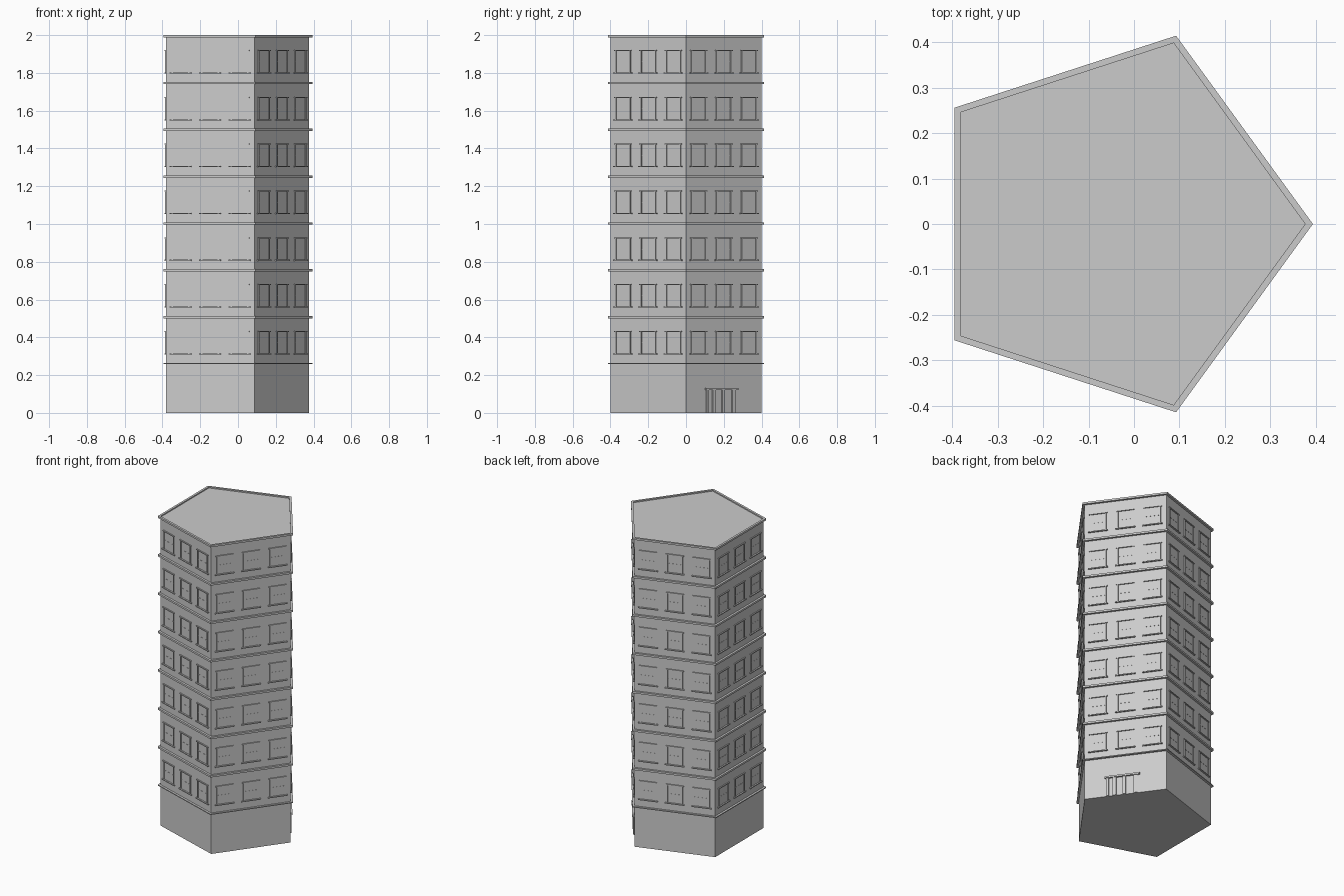
import bpy, bmesh, math
from mathutils import Matrix, Vector

if "Cube" in bpy.data.objects:
    bpy.data.objects.remove(bpy.data.objects["Cube"])

CX = -0.042            # centre of the pentagon
R_WALL, R_BAND = 0.419, 0.4355
GROUND, STOREY, FLOORS = 0.265, 0.2479, 7
SIDE = 2 * R_WALL * math.sin(math.pi / 5)
APOTHEM = R_WALL * math.cos(math.pi / 5)

stone = bpy.data.materials.new("grey stone")
stone.diffuse_color = (0.6, 0.6, 0.6, 1)
stone.use_nodes = True
stone.node_tree.nodes["Principled BSDF"].inputs["Base Color"].default_value = stone.diffuse_color


def finish(bm, name):
    bmesh.ops.recalc_face_normals(bm, faces=bm.faces[:])
    mesh = bpy.data.meshes.new(name)
    bm.to_mesh(mesh)
    bm.free()
    mesh.materials.append(stone)
    ob = bpy.data.objects.new(name, mesh)
    bpy.context.collection.objects.link(ob)
    return ob


def ring_points(bm, r, z):
    return [bm.verts.new((CX + r * math.cos(a), r * math.sin(a), z))
            for a in (i * math.tau / 5 for i in range(5))]


def prism(name, r, z0, z1):
    bm = bmesh.new()
    low, high = ring_points(bm, r, z0), ring_points(bm, r, z1)
    bm.faces.new(low)
    bm.faces.new(high)
    for i in range(5):
        j = (i + 1) % 5
        bm.faces.new((low[i], low[j], high[j], high[i]))
    return finish(bm, name)


def band(name, z0, z1):
    """Hollow five-sided ledge around the wall."""
    bm = bmesh.new()
    inner = R_WALL - 0.0005
    rings = [ring_points(bm, r, z) for r, z in
             ((inner, z0), (R_BAND, z0), (R_BAND, z1), (inner, z1))]
    for k in range(4):
        a, b = rings[k], rings[(k + 1) % 4]
        for i in range(5):
            j = (i + 1) % 5
            bm.faces.new((a[i], a[j], b[j], b[i]))
    return finish(bm, name)


def wall_box(bm, side, u0, u1, z0, z1, depth):
    """Box standing proud of one wall; u runs along the wall from its centre."""
    turn = Matrix.Rotation((side + 0.5) * math.tau / 5, 4, 'Z')
    place = Matrix.Translation((CX, 0, 0)) @ turn
    back = 0.002
    centre = Vector((APOTHEM + (depth - back) / 2, (u0 + u1) / 2, (z0 + z1) / 2))
    size = Matrix.Diagonal((depth + back, u1 - u0, z1 - z0, 1))
    bmesh.ops.create_cube(bm, size=1, matrix=place @ Matrix.Translation(centre) @ size)


# Tower body and ledges
prism("tower_body", R_WALL, 0, 1.993)
for f in range(FLOORS + 1):
    top = GROUND + f * STOREY
    band("ledge_%d" % f, top - (0.006 if f == 0 else 0.012), top)

# Window surrounds: three per wall on each upper storey
bm = bmesh.new()
W, H, T = 0.049, 0.125, 0.006
for side in range(5):
    for f in range(FLOORS):
        z = GROUND + f * STOREY + 0.044
        for k in (-1, 0, 1):
            u = k * SIDE / 3
            wall_box(bm, side, u - 0.060, u + 0.060, z, z + T, 0.009)            # sill
            wall_box(bm, side, u - 0.055, u + 0.055, z + H - T, z + H, 0.007)    # lintel
            for s in (-1, 1):                                                    # jambs
                c = u + s * (W - T / 2)
                wall_box(bm, side, c - T / 2, c + T / 2, z + T, z + H - T, 0.005)
            wall_box(bm, side, u - W + T, u + W - T, z + 0.061, z + 0.064, 0.001)  # glazing bar
finish(bm, "window_frames")

# Entrance: posts and lintel on the right-hand back wall
bm = bmesh.new()
for a, b in ((0.265, 0.295), (0.345, 0.39), (0.47, 0.505), (0.605, 0.65)):
    wall_box(bm, 0, (a - 0.5) * SIDE, (b - 0.5) * SIDE, 0, 0.121, 0.008)
wall_box(bm, 0, (0.25 - 0.5) * SIDE, (0.68 - 0.5) * SIDE, 0.12, 0.131, 0.012)
finish(bm, "entrance")
